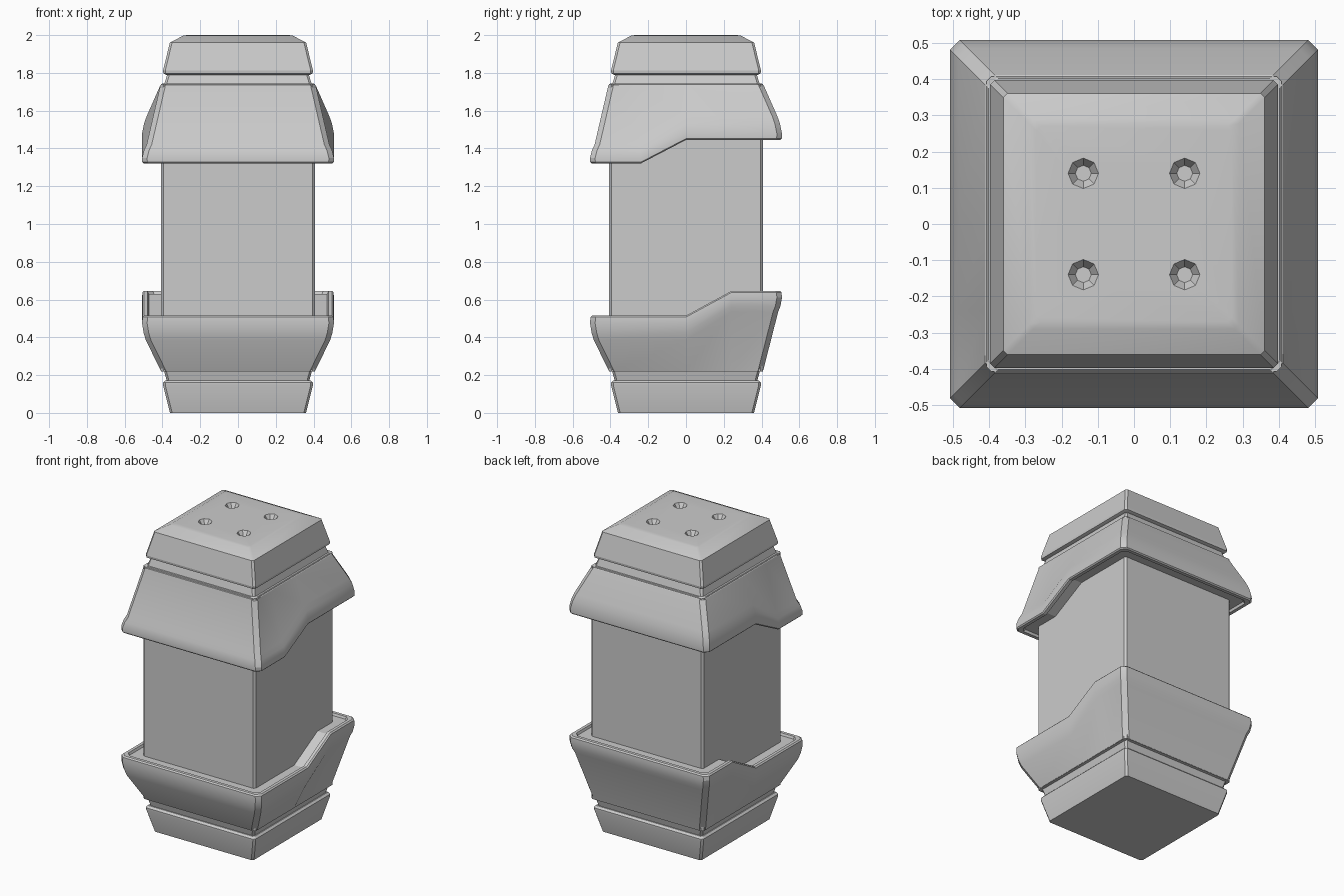
import bpy, bmesh, math

if "Cube" in bpy.data.objects:
    bpy.data.objects.remove(bpy.data.objects["Cube"])


def add_object(name, bm):
    bmesh.ops.recalc_face_normals(bm, faces=bm.faces[:])
    mesh = bpy.data.meshes.new(name)
    bm.to_mesh(mesh)
    bm.free()
    obj = bpy.data.objects.new(name, mesh)
    bpy.context.collection.objects.link(obj)
    return obj


def square_loop(bm, h, zf, zb, c, ramp):
    """Chamfered square; z goes from zf at the front to zb at the back over ramp."""
    ys = [-h + c, *ramp, h - c]
    pts = [(-h + c, -h), (h - c, -h)] + [(h, y) for y in ys]
    pts += [(h - c, h), (-h + c, h)] + [(-h, y) for y in reversed(ys)]

    def z_at(y):
        if not ramp:
            return zf
        t = (y - ramp[0]) / (ramp[1] - ramp[0])
        return zf + (zb - zf) * min(1, max(0, t))

    return [bm.verts.new((x, y, z_at(y))) for x, y in pts]


def loft(name, rows, c, ramp=(), ring=False):
    """Stack square loops from rows of (half width, front z, back z)."""
    bm = bmesh.new()
    loops = [square_loop(bm, r[0], r[1], r[-1], c, ramp) for r in rows]
    pairs = list(zip(loops, loops[1:]))
    if ring:
        pairs.append((loops[-1], loops[0]))
    else:
        bm.faces.new(loops[0])
        bm.faces.new(loops[-1])
    for a, b in pairs:
        for i in range(len(a)):
            j = (i + 1) % len(a)
            bm.faces.new((a[i], a[j], b[j], b[i]))
    return add_object(name, bm)


def smooth(obj, angle=20):
    bpy.ops.object.select_all(action='DESELECT')
    obj.select_set(True)
    bpy.context.view_layer.objects.active = obj
    bpy.ops.object.shade_smooth_by_angle(angle=math.radians(angle))


# Square column
core = loft("column", [(0.407, 0.22), (0.407, 1.74)], 0.012)

# Foot and the necks joining foot and cap to the collars
foot = loft("foot", [(0.36, 0), (0.397, 0.147), (0.397, 0.16), (0.385, 0.172)], 0.012)
lower_neck = loft("lower_neck", [(0.375, 0.16), (0.392, 0.225)], 0.012)
upper_neck = loft("upper_neck", [(0.392, 1.735), (0.372, 1.80)], 0.012)

# Lower collar: flared wall, thick stepped rim, shallow tray behind the rim
lower_collar = loft("lower_collar", [
    (0.390, 0.218), (0.408, 0.222), (0.488, 0.385, 0.535), (0.500, 0.425, 0.565),
    (0.508, 0.475, 0.610), (0.506, 0.507, 0.637), (0.498, 0.515, 0.645),
    (0.478, 0.515, 0.645), (0.472, 0.500, 0.630), (0.390, 0.500, 0.630)],
    0.027, ramp=(0.0, 0.24), ring=True)

# Upper collar: the same idea hanging downward
upper_collar = loft("upper_collar", [
    (0.390, 1.743), (0.402, 1.743), (0.411, 1.735), (0.484, 1.420, 1.570),
    (0.498, 1.390, 1.530), (0.508, 1.350, 1.480), (0.507, 1.327, 1.452),
    (0.500, 1.320, 1.445), (0.478, 1.320, 1.445), (0.472, 1.335, 1.460),
    (0.390, 1.335, 1.460)],
    0.027, ramp=(-0.24, 0.0), ring=True)

# Cap with sloped shoulder
cap = loft("cap", [(0.380, 1.79), (0.395, 1.797), (0.397, 1.812), (0.361, 1.96),
                   (0.290, 1.997), (0.270, 2.0)], 0.012)

# Four conical dimples cut into the cap
bm = bmesh.new()
for x in (-0.14, 0.14):
    for y in (-0.14, 0.14):
        cone = bmesh.ops.create_cone(bm, cap_ends=True, segments=8,
                                     radius1=0.022, radius2=0.062, depth=0.06)
        bmesh.ops.translate(bm, verts=cone["verts"], vec=(x, y, 2.0))
cutter = add_object("dimple_cutter", bm)
cutter.hide_render = True
mod = cap.modifiers.new("dimples", 'BOOLEAN')
mod.operation = 'DIFFERENCE'
mod.solver = 'EXACT'
mod.object = cutter
bpy.context.view_layer.objects.active = cap
bpy.ops.object.modifier_apply(modifier=mod.name)
bpy.data.objects.remove(cutter)

for part in (core, foot, lower_neck, upper_neck, lower_collar, upper_collar, cap):
    smooth(part)
